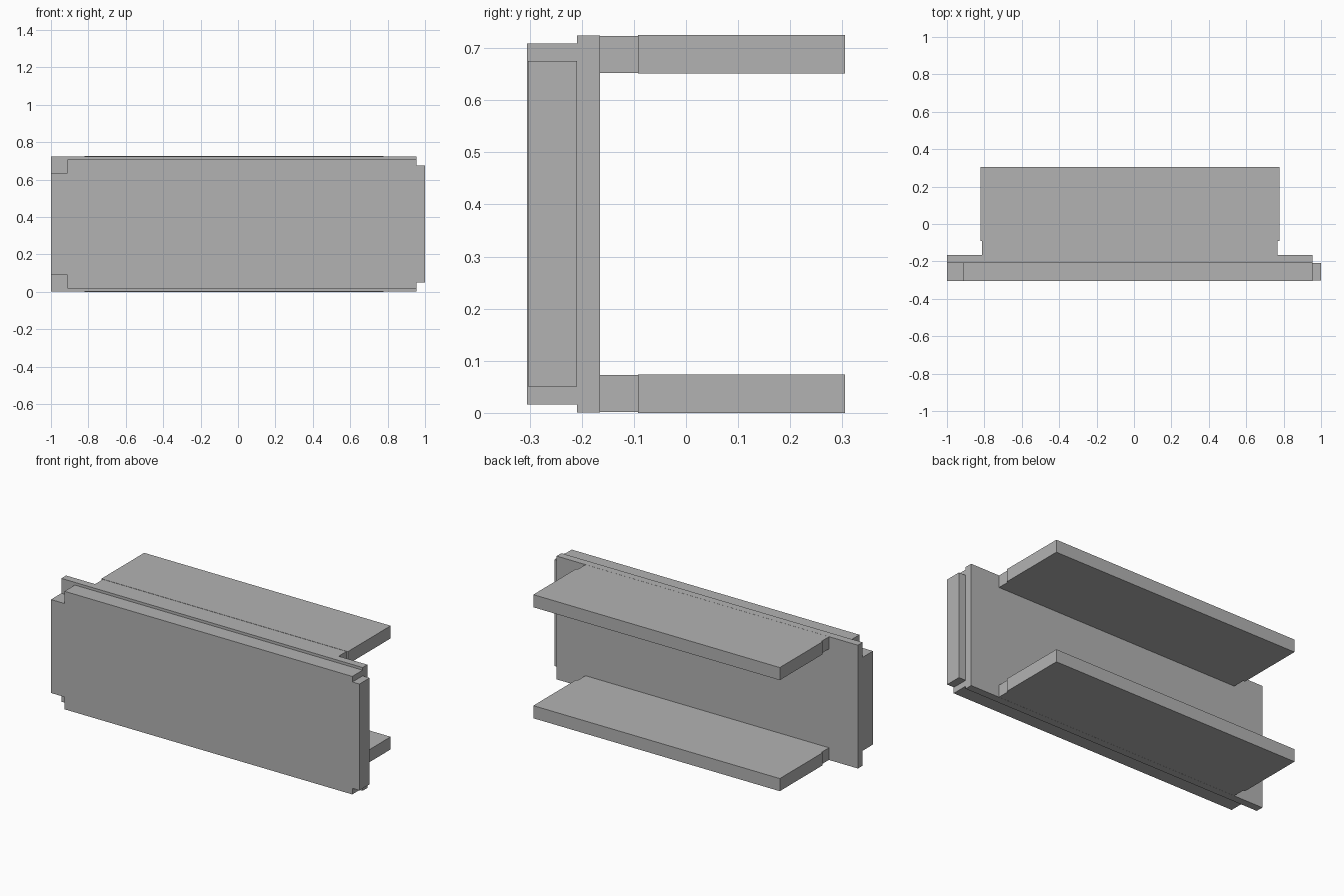
import bpy
import bmesh

old = bpy.data.objects.get("Cube")
if old:
    bpy.data.objects.remove(old, do_unlink=True)

GREY = (0.45, 0.45, 0.45, 1.0)
grey = bpy.data.materials.new("plain grey")
grey.use_nodes = True
grey.diffuse_color = GREY
grey.node_tree.nodes["Principled BSDF"].inputs["Base Color"].default_value = GREY

HEIGHT = 0.725
MID = HEIGHT / 2


def prism(name, outline, y0, y1):
    """Extrude an (x, z) outline from y0 back to y1."""
    bm = bmesh.new()
    face = bm.faces.new([bm.verts.new((x, y0, z)) for x, z in outline])
    out = bmesh.ops.extrude_face_region(bm, geom=[face])["geom"]
    moved = [v for v in out if isinstance(v, bmesh.types.BMVert)]
    bmesh.ops.translate(bm, verts=moved, vec=(0, y1 - y0, 0))
    bmesh.ops.recalc_face_normals(bm, faces=bm.faces)
    mesh = bpy.data.meshes.new(name)
    bm.to_mesh(mesh)
    bm.free()
    mesh.materials.append(grey)
    obj = bpy.data.objects.new(name, mesh)
    bpy.context.collection.objects.link(obj)
    return obj


def box(name, x, y, z):
    outline = [(x[0], z[0]), (x[1], z[0]), (x[1], z[1]), (x[0], z[1])]
    return prism(name, outline, *y)


# Front panel with notched corners at its right end
half = [(0.955, 0.346), (-0.912, 0.346), (-0.912, 0.274), (-1.0, 0.274)]
outline = [(x, MID + h) for x, h in half] + [(x, MID - h) for x, h in reversed(half)]
prism("front_panel", outline, -0.305, -0.209)

# Tongue on the opposite end
box("end_tongue", (0.955, 1.0), (-0.303, -0.209), (0.051, 0.675))

# Backing plate
box("backing_plate", (-1.0, 0.955), (-0.209, -0.165), (0.001, HEIGHT - 0.001))

# Two rear shelves, each joined to the plate by a slightly smaller neck
for label, low in (("lower", 0.0), ("upper", HEIGHT - 0.074)):
    box(label + "_shelf", (-0.822, 0.777), (-0.092, 0.305), (low, low + 0.074))
    box(label + "_shelf_neck", (-0.812, 0.768), (-0.165, -0.092),
        (low + 0.0015, low + 0.0725))
